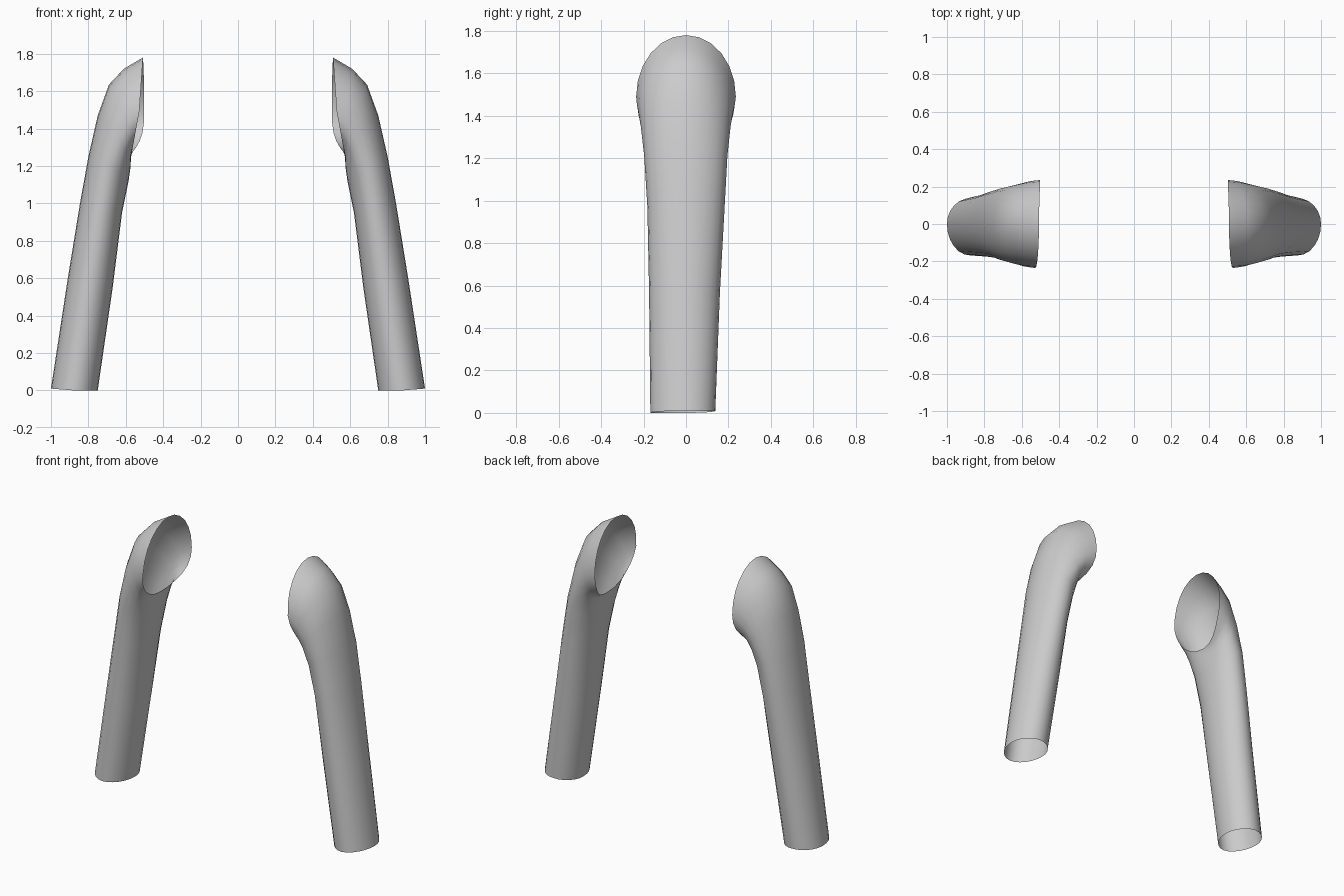
import bpy, math

if "Cube" in bpy.data.objects:
    bpy.data.objects.remove(bpy.data.objects["Cube"])

SEG = 24

# Rings from cuff to armhole:
# outer (x, z), inner (x, z), front (x, y, z), back (x, y, z), back edge curvature
RINGS = [
    ((1.00, 0.01), (0.75, 0.00), (0.875, -0.168, 0.00), (0.875, 0.138, 0.01), 1),
    ((0.91, 0.60), (0.67, 0.55), (0.79, -0.174, 0.57), (0.79, 0.160, 0.57), 1),
    ((0.845, 1.00), (0.62, 0.95), (0.73, -0.182, 0.97), (0.73, 0.182, 0.97), 1),
    ((0.80, 1.25), (0.585, 1.12), (0.69, -0.197, 1.21), (0.69, 0.195, 1.21), 1),
    ((0.75, 1.47), (0.574, 1.20), (0.635, -0.213, 1.35), (0.63, 0.210, 1.35), 1.1),
    ((0.69, 1.635), (0.573, 1.235), (0.59, -0.226, 1.43), (0.58, 0.223, 1.43), 1.4),
    ((0.61, 1.72), (0.571, 1.255), (0.555, -0.232, 1.46), (0.54, 0.231, 1.46), 2),
    ((0.508, 1.78), (0.568, 1.27), (0.528, -0.235, 1.49), (0.502, 0.235, 1.49), 3),
]


def ring_points(outer, inner, front, back, curve):
    pts = []
    for i in range(SEG):
        t = 2 * math.pi * i / SEG
        c, s = math.cos(t), math.sin(t)
        side, k = (back, curve) if s >= 0 else (front, 1)
        end = outer if c >= 0 else inner
        pts.append((side[0] + (end[0] - side[0]) * abs(c) ** k,
                    side[1] * abs(s),
                    side[2] + (end[1] - side[2]) * abs(c)))
    return pts


# Open sleeve tube, lofted through the rings
verts = [p for r in RINGS for p in ring_points(*r)]
faces = []
for r in range(len(RINGS) - 1):
    for i in range(SEG):
        a, b = r * SEG + i, r * SEG + (i + 1) % SEG
        faces.append((a, b, b + SEG, a + SEG))

mesh = bpy.data.meshes.new("sleeves")
mesh.from_pydata(verts, [], faces)
sleeves = bpy.data.objects.new("sleeves", mesh)
bpy.context.collection.objects.link(sleeves)
bpy.context.view_layer.objects.active = sleeves
sleeves.select_set(True)
bpy.ops.object.shade_smooth_by_angle(angle=math.radians(50))

# Opposite sleeve
mirror = sleeves.modifiers.new("other_sleeve", 'MIRROR')
mirror.use_axis[0] = True
mirror.use_mirror_merge = False
